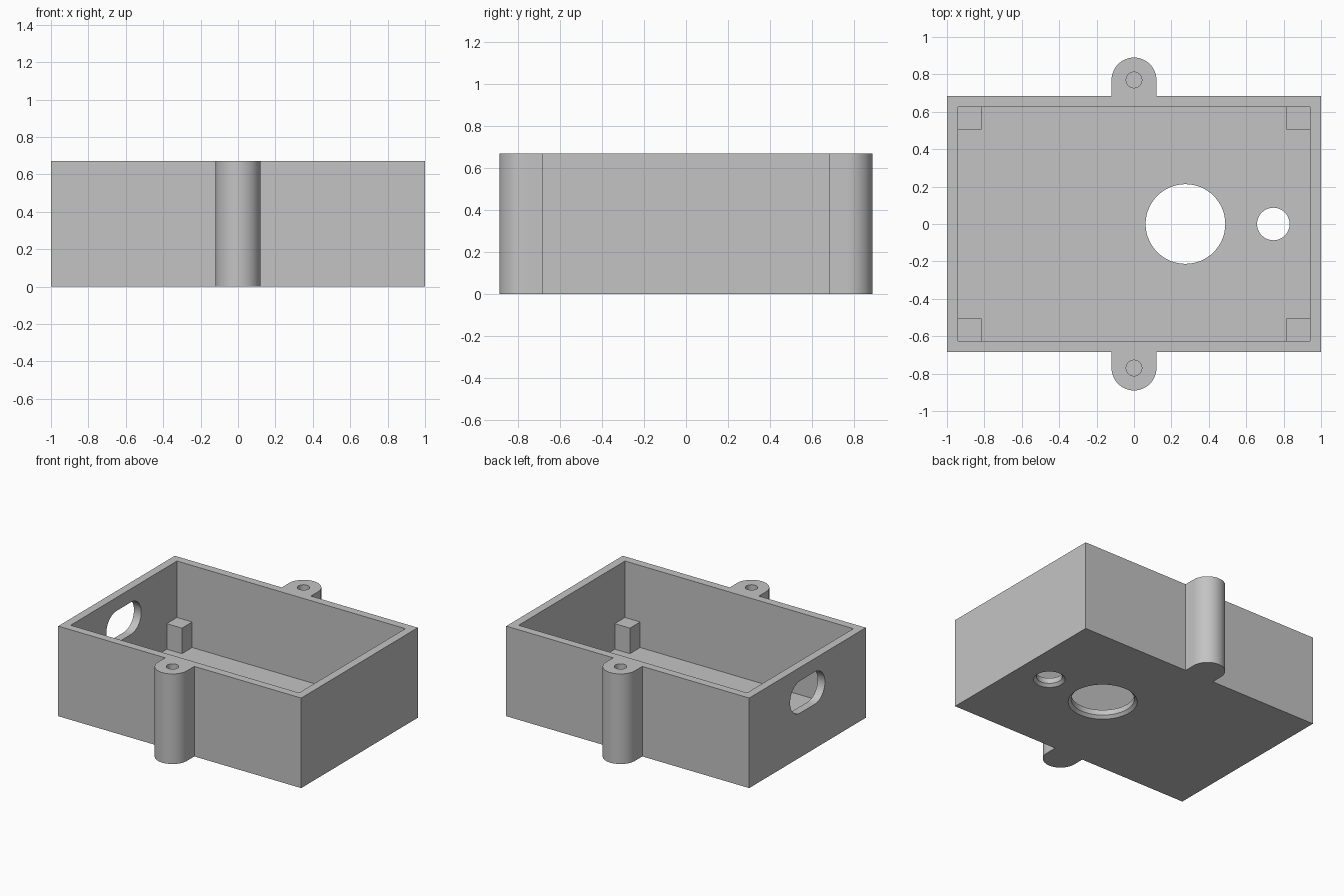
import bpy, bmesh
from math import cos, sin, pi, radians
from mathutils import Matrix

cube = bpy.data.objects.get("Cube")
if cube:
    bpy.data.objects.remove(cube, do_unlink=True)

# Main dimensions
HX, HY, H = 1.0, 0.685, 0.67
WALL, FLOOR = 0.06, 0.06
EAR_R, EAR_Y = 0.12, 0.77

grey = bpy.data.materials.new("plain grey")
grey.use_nodes = True
grey.diffuse_color = (0.55, 0.55, 0.55, 1)
grey.node_tree.nodes["Principled BSDF"].inputs["Base Color"].default_value = (0.55, 0.55, 0.55, 1)


def arc(cx, cy, r, start, end, steps=32):
    return [(cx + r * cos(radians(start + (end - start) * i / steps)),
             cy + r * sin(radians(start + (end - start) * i / steps))) for i in range(steps + 1)]


def rect(x0, x1, y0, y1):
    return [(x0, y0), (x1, y0), (x1, y1), (x0, y1)]


def finish(name, bm):
    bmesh.ops.recalc_face_normals(bm, faces=bm.faces)
    mesh = bpy.data.meshes.new(name)
    bm.to_mesh(mesh)
    bm.free()
    mesh.materials.append(grey)
    obj = bpy.data.objects.new(name, mesh)
    bpy.context.collection.objects.link(obj)
    return obj


def prism(name, outline, z0, z1, matrix=Matrix()):
    """Extrude a flat outline from z0 to z1, then place it by a matrix."""
    bm = bmesh.new()
    face = bm.faces.new([bm.verts.new((x, y, z0)) for x, y in outline])
    top = bmesh.ops.extrude_face_region(bm, geom=[face])
    verts = [v for v in top["geom"] if isinstance(v, bmesh.types.BMVert)]
    bmesh.ops.translate(bm, verts=verts, vec=(0, 0, z1 - z0))
    bm.transform(matrix)
    return finish(name, bm)


def cone(name, x, r_low, r_high, z0, z1):
    bm = bmesh.new()
    bmesh.ops.create_cone(bm, cap_ends=True, segments=64, radius1=r_low, radius2=r_high,
                          depth=z1 - z0, matrix=Matrix.Translation((x, 0, (z0 + z1) / 2)))
    return finish(name, bm)


def cut(target, cutter):
    cutter.hide_render = True
    mod = target.modifiers.new("cut", "BOOLEAN")
    mod.operation, mod.solver, mod.object = "DIFFERENCE", "EXACT", cutter
    bpy.context.view_layer.objects.active = target
    bpy.ops.object.modifier_apply(modifier=mod.name)
    bpy.data.objects.remove(cutter, do_unlink=True)


# Case body: rectangle with a rounded screw ear on the front and back
half = [(-HX, -HY), (-EAR_R, -HY)] + arc(0, -EAR_Y, EAR_R, 180, 360) + [(EAR_R, -HY), (HX, -HY)]
body = prism("case_body", half + [(-x, -y) for x, y in half], 0, H)

# Open cavity
cut(body, prism("cavity", rect(WALL - HX, HX - WALL, WALL - HY, HY - WALL), FLOOR, H + 0.1))

# Blind screw holes in the ears
for side in (-1, 1):
    cut(body, prism("screw_hole", arc(0, side * EAR_Y, 0.042, 0, 354.375, 63), H - 0.4, H + 0.1))

# Round floor openings, chamfered underneath
for x, r in ((0.275, 0.213), (0.745, 0.087)):
    cut(body, cone("floor_hole", x, r, r, -0.1, FLOOR + 0.1))
    cut(body, cone("floor_chamfer", x, r + 0.04, r, -0.02, 0.02))

# Rounded cable slot through the -x wall
slot = arc(0.085, 0, 0.12, -90, 90) + arc(-0.085, 0, 0.12, 90, 270)
stand = Matrix(((0, 0, 1, -HX), (1, 0, 0, 0), (0, 1, 0, 0.45), (0, 0, 0, 1)))
cut(body, prism("cable_slot", slot, -0.1, WALL + 0.1, stand))

# Square support posts in the four inner corners
posts = []
for sx, label_x in ((1, "left"), (-1, "right")):
    for sy, label_y in ((-1, "front"), (1, "back")):
        outline = [(sx * x, sy * y) for x, y in rect(0.815, HX - WALL + 0.01, 0.505, HY - WALL + 0.01)]
        posts.append(prism(f"{label_y}_{label_x}_post", outline, FLOOR - 0.01, 0.25))

# Smooth the curved walls and keep the edges sharp
bpy.ops.object.select_all(action="DESELECT")
for obj in [body] + posts:
    obj.select_set(True)
bpy.context.view_layer.objects.active = body
bpy.ops.object.shade_smooth_by_angle(angle=radians(30))
